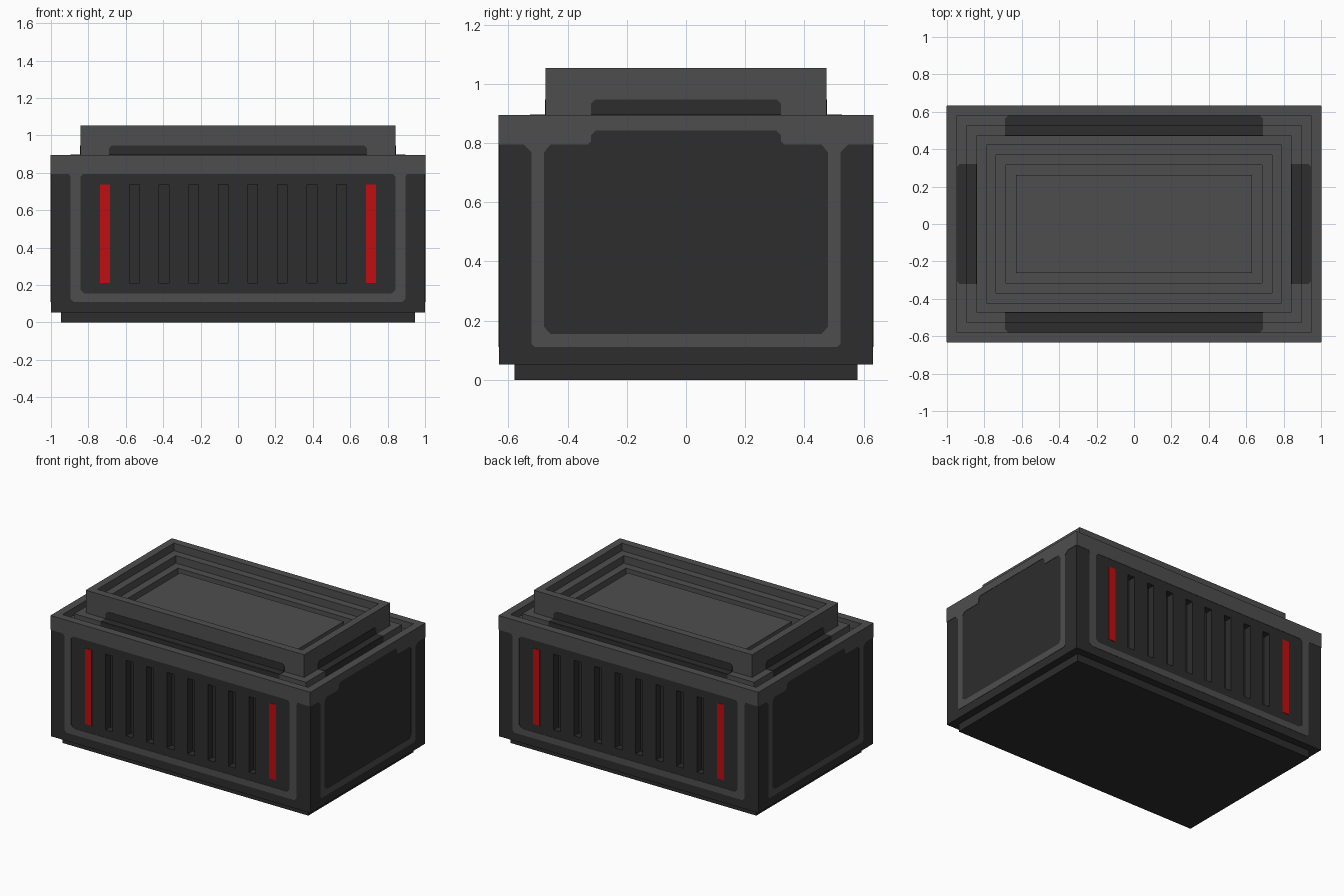
import bpy, bmesh, math
from mathutils import Matrix, Vector

if "Cube" in bpy.data.objects:
    bpy.data.objects.remove(bpy.data.objects["Cube"], do_unlink=True)

U = 1 / 19      # grid unit: the body is 38 x 24 x 20 units
T = 0.04        # plate thickness in grid units


def material(name, rgb):
    m = bpy.data.materials.new(name)
    m.use_nodes = True
    m.diffuse_color = (*rgb, 1)
    bsdf = m.node_tree.nodes["Principled BSDF"]
    bsdf.inputs["Base Color"].default_value = (*rgb, 1)
    bsdf.inputs["Roughness"].default_value = 0.8
    return m


DARK = material("dark grey", (0.026, 0.026, 0.026))
LIGHT = material("light grey", (0.076, 0.076, 0.076))
RED = material("red", (0.53, 0.004, 0.005))


def finish(name, bm, mats):
    bmesh.ops.recalc_face_normals(bm, faces=bm.faces[:])
    bmesh.ops.scale(bm, vec=(U, U, U), verts=bm.verts[:])
    me = bpy.data.meshes.new(name)
    bm.to_mesh(me)
    bm.free()
    for m in mats:
        me.materials.append(m)
    ob = bpy.data.objects.new(name, me)
    bpy.context.scene.collection.objects.link(ob)
    return ob


def stepped(name, profile, mats, dark_rings=()):
    """Solid of nested rectangles; profile holds (half width, height)."""
    bm = bmesh.new()
    rings = []
    for r, z in profile:
        d = r - 7
        rings.append([bm.verts.new(p) for p in
                      ((-r, -d, z), (r, -d, z), (r, d, z), (-r, d, z))])
    light = len(mats) - 1
    bm.faces.new(rings[0][::-1])
    for i, (a, b) in enumerate(zip(rings, rings[1:])):
        for k in range(4):
            n = (k + 1) % 4
            f = bm.faces.new((a[k], a[n], b[n], b[k]))
            f.material_index = 0 if i in dark_rings else light
    bm.faces.new(rings[-1]).material_index = light
    return finish(name, bm, mats)


def plate(name, half, mat, side, to3d, normal):
    """Thin mirrored plate from a half outline whose ends lie on u = 0."""
    bm = bmesh.new()
    n = Vector(normal)
    for s in (1, -1):
        bm.faces.new([bm.verts.new(Vector(to3d(s * u, v)) - n * T) for u, v in half])
    bmesh.ops.remove_doubles(bm, verts=bm.verts[:], dist=1e-4)
    bmesh.ops.recalc_face_normals(bm, faces=bm.faces[:])
    new = bmesh.ops.extrude_face_region(bm, geom=bm.faces[:])["geom"]
    bmesh.ops.translate(bm, vec=n * 2 * T,
                        verts=[g for g in new if isinstance(g, bmesh.types.BMVert)])
    bmesh.ops.rotate(bm, cent=(0, 0, 0), verts=bm.verts[:],
                     matrix=Matrix.Rotation(side * math.pi / 2, 3, 'Z'))
    return finish(name, bm, [mat])


def boxes(name, spans, mat):
    """Several boxes, each given as (x0, x1, y0, y1, z0, z1)."""
    bm = bmesh.new()
    for x0, x1, y0, y1, z0, z1 in spans:
        vs = bmesh.ops.create_cube(bm, size=1)["verts"]
        bmesh.ops.scale(bm, vec=(x1 - x0, y1 - y0, z1 - z0), verts=vs)
        bmesh.ops.translate(bm, vec=((x0 + x1) / 2, (y0 + y1) / 2, (z0 + z1) / 2), verts=vs)
    return finish(name, bm, [mat])


# Main solids: plinth, body with grooved rim, raised stepped tray
stepped("base", [(18, 0), (18, 1.2)], [DARK])
body = stepped("body", [(19, 1), (19, 17), (18, 17), (18, 16), (17, 16), (17, 17),
                        (16, 17), (15.5, 17), (15.5, 16)], [DARK, LIGHT], (0,))
stepped("top_tray", [(16, 16.5), (16, 20), (15, 20), (15, 19), (14, 19), (14, 18),
                     (13, 18), (13, 17), (12, 17), (12, 18)], [LIGHT])

# Vent slots cut into front and back
slots = []
for i in range(8):
    x = -11 + 3 * i
    for y0, y1 in ((-13, -11), (11, 13)):
        slots.append((x, x + 1, y0, y1, 4, 14))
cutter = boxes("vent_cutter", slots, DARK)
cutter.hide_render = True
mod = body.modifiers.new("vents", 'BOOLEAN')
mod.operation = 'DIFFERENCE'
mod.solver = 'EXACT'
mod.object = cutter
bpy.context.view_layer.objects.active = body
bpy.ops.object.modifier_apply(modifier=mod.name)
bpy.data.objects.remove(cutter, do_unlink=True)

# Red light strips beside the vents
for label, y in (("front", -12), ("back", 12)):
    boxes(label + "_light_strips",
          [(x, x + 1, y - T, y + T, 4, 14) for x in (-14, 13)], RED)

# Half outlines of the light trim: top band plus a rounded ring round the panel
LONG_TRIM = [(0, 17), (19, 17), (19, 15.1), (18.3, 15.1), (18, 14.8), (17.2, 15.1),
             (17, 14.8), (17, 2.4), (16.7, 2.1), (0, 2.1), (0, 2.95), (15.6, 2.95),
             (16, 3.3), (16, 14.8), (15.7, 15.1), (0, 15.1)]
LONG_TRIM = [p for p in LONG_TRIM if p not in ((18.3, 15.1), (18, 14.8))]
SHORT_TRIM = [(0, 17), (12, 17), (12, 15.1), (10.4, 15.1), (9.9, 14.6), (9.9, 2.3),
              (9.7, 2.1), (0, 2.1), (0, 2.95), (8.7, 2.95), (9.1, 3.4), (9.1, 14.6),
              (8.7, 15.1), (6.3, 15.1), (6.1, 15.3), (6.1, 15.7), (5.8, 16), (0, 16)]

for side, label in enumerate(("front", "left", "back", "right")):
    long_side = side % 2 == 0
    d, w = (12, 13.1) if long_side else (19, 6.1)

    def upright(dist):
        return lambda u, v: (u, -dist, v)

    def level(z):
        return lambda u, v: (u, -v, z)

    plate(label + "_trim", LONG_TRIM if long_side else SHORT_TRIM, LIGHT, side,
          upright(d), (0, -1, 0))
    # Dark patch running up from the groove onto the tray wall
    plate(label + "_tray_patch", [(0, 17), (w, 17), (w, 17.7), (w - .3, 18), (0, 18)],
          DARK, side, upright(d - 3), (0, -1, 0))
    plate(label + "_ledge_patch", [(0, d - 3), (w, d - 3), (w, d - 2), (0, d - 2)],
          DARK, side, level(17), (0, 0, 1))
    plate(label + "_ledge_edge_patch", [(0, 16), (w, 16), (w, 17), (0, 17)],
          DARK, side, upright(d - 2), (0, -1, 0))
    plate(label + "_groove_patch",
          [(0, d - 2), (w, d - 2), (w, d - 1.3), (w - .3, d - 1), (0, d - 1)],
          DARK, side, level(16), (0, 0, 1))
